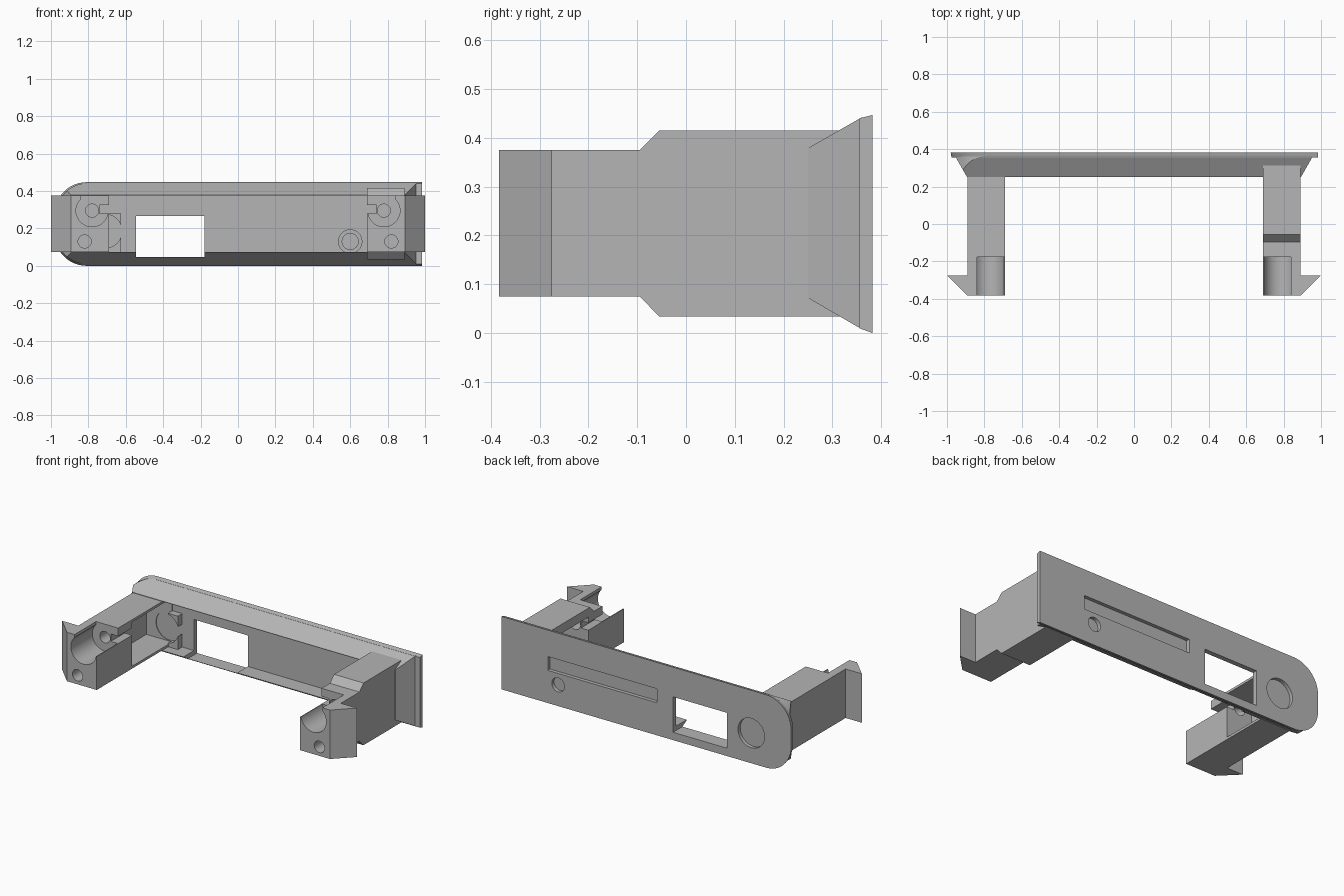
import bpy, bmesh, math
from mathutils import Matrix

cube = bpy.data.objects.get("Cube")
if cube:
    bpy.data.objects.remove(cube, do_unlink=True)

grey = bpy.data.materials.new("plain grey")
grey.use_nodes = True
colour = (0.46, 0.46, 0.46, 1)
grey.diffuse_color = colour
grey.node_tree.nodes["Principled BSDF"].inputs["Base Color"].default_value = colour


def finish(name, bm):
    bmesh.ops.recalc_face_normals(bm, faces=bm.faces)
    mesh = bpy.data.meshes.new(name)
    bm.to_mesh(mesh)
    bm.free()
    mesh.materials.append(grey)
    ob = bpy.data.objects.new(name, mesh)
    bpy.context.collection.objects.link(ob)
    return ob


def loft(name, start, end):
    """Closed solid between two matching outlines of 3D points."""
    bm = bmesh.new()
    a = [bm.verts.new(p) for p in start]
    b = [bm.verts.new(p) for p in end]
    bm.faces.new(a)
    bm.faces.new(b)
    for i in range(len(a)):
        j = (i + 1) % len(a)
        bm.faces.new((a[i], a[j], b[j], b[i]))
    return finish(name, bm)


def box(name, xs, ys, zs):
    x0, x1 = sorted(xs)
    z0, z1 = zs
    ring = [(x0, z0), (x1, z0), (x1, z1), (x0, z1)]
    return loft(name, *[[(x, y, z) for x, z in ring] for y in ys])


def rod(name, x, z, r, y0, y1, sides=40):
    bm = bmesh.new()
    place = Matrix.Translation((x, (y0 + y1) / 2, z)) @ Matrix.Rotation(math.pi / 2, 4, 'X')
    bmesh.ops.create_cone(bm, cap_ends=True, segments=sides, radius1=r, radius2=r,
                          depth=y1 - y0, matrix=place)
    return finish(name, bm)


def combine(ob, others, operation='DIFFERENCE'):
    for other in others:
        mod = ob.modifiers.new("cut", 'BOOLEAN')
        mod.operation = operation
        mod.solver = 'EXACT'
        mod.object = other
        bpy.context.view_layer.objects.active = ob
        bpy.ops.object.modifier_apply(modifier=mod.name)
        bpy.data.objects.remove(other, do_unlink=True)


def outline(y, x0, x1, z0, z1, r):
    """Panel outline: square on one end, rounded corners on the other."""
    pts = [(x1, y, z0), (x1, y, z1)]
    for cz, first in ((z1 - r, 90), (z0 + r, 180)):
        for i in range(13):
            t = math.radians(first + i * 7.5)
            pts.append((x0 + r + r * math.cos(t), y, cz + r * math.sin(t)))
    return pts


def panel_openings():
    return [box("window_cutter", (-0.545, -0.18), (0.2, 0.5), (0.048, 0.265)),
            box("slot_cutter", (-0.07, 0.67), (0.2, 0.5), (0.2, 0.285)),
            rod("round_cutter", -0.71, 0.185, 0.09, 0.28, 0.5),
            rod("small_cutter", 0.6, 0.13, 0.043, 0.2, 0.5)]


# Face plate with a slightly flared rim
plate = loft("face_plate", outline(0.355, -0.975, 0.985, 0.01, 0.44, 0.17),
             outline(0.382, -0.98, 0.985, 0, 0.447, 0.17))
combine(plate, panel_openings())

# Sloping rim behind the plate, hollow inside
def ring(y, x, z0, z1):
    return [(-x, y, z0), (x, y, z0), (x, y, z1), (-x, y, z1)]

rim = loft("sloping_rim", ring(0.25, 0.892, 0.072, 0.379), ring(0.36, 0.955, 0.008, 0.442))
combine(rim, [loft("rounder", outline(0.2, -0.975, 1.1, 0.008, 0.442, 0.17),
                   outline(0.4, -0.975, 1.1, 0.008, 0.442, 0.17))], 'INTERSECT')
combine(rim, [box("hollow_cutter", (-0.888, 0.888), (0.2, 0.352), (0.075, 0.376)),
              box("window_cutter", (-0.545, -0.18), (0.2, 0.5), (0.048, 0.265))])

# Bosses around the two round openings
boss = box("square_boss", (-0.692, -0.625), (0.31, 0.357), (0.074, 0.28))
combine(boss, [rod("round_cutter", -0.71, 0.185, 0.09, 0.28, 0.5)])
collar = rod("small_collar", 0.6, 0.13, 0.065, 0.34, 0.357)
combine(collar, [rod("small_cutter", 0.6, 0.13, 0.043, 0.2, 0.5)])

# Arms: side profile extruded across, then bored and hollowed
straight = [(-0.383, 0.075), (0.356, 0.075), (0.356, 0.375), (-0.383, 0.375)]
stepped = [(-0.383, 0.075), (-0.095, 0.075), (-0.055, 0.034), (0.356, 0.034),
           (0.356, 0.415), (-0.055, 0.415), (-0.095, 0.375), (-0.383, 0.375)]
for side, name, profile in ((-1, "right", straight), (1, "left", stepped)):
    arm = loft(name + "_arm", *[[(side * x, y, z) for y, z in profile] for x in (0.69, 0.89)])
    cutters = [
        box("cavity", (side * 0.6, side * 0.865), (-0.04, 0.348), (0.09, 0.36)),
        rod("bore", side * 0.78, 0.295, 0.086, -0.5, -0.175),
        box("bore_mouth", (side * 0.6, side * 0.84), (-0.5, -0.1751), (0.28, 0.5)),
        rod("pin_hole", side * 0.78, 0.295, 0.035, -0.3, 0.02),
        box("key_slot", (side * 0.6, side * 0.74), (-0.3, 0.01), (0.28, 0.325)),
        rod("screw_hole", side * 0.82, 0.13, 0.035, -0.5, 0.02)]
    if side < 0:
        cutters.append(rod("round_cutter", -0.71, 0.185, 0.09, 0.28, 0.5))
    combine(arm, cutters)
    # Snap hook on the outer face
    hook = [(0.888, -0.383), (0.888, -0.275), (1.0, -0.275), (0.892, -0.383)]
    loft(name + "_hook", *[[(side * x, y, z) for x, y in hook] for z in (0.075, 0.375)])

# Smooth the bores, keep edges crisp
for ob in bpy.context.scene.objects:
    if ob.type == 'MESH' and ob.data.materials and ob.data.materials[0] == grey:
        bpy.ops.object.select_all(action='DESELECT')
        ob.select_set(True)
        bpy.context.view_layer.objects.active = ob
        bpy.ops.object.shade_smooth_by_angle(angle=math.radians(25))
